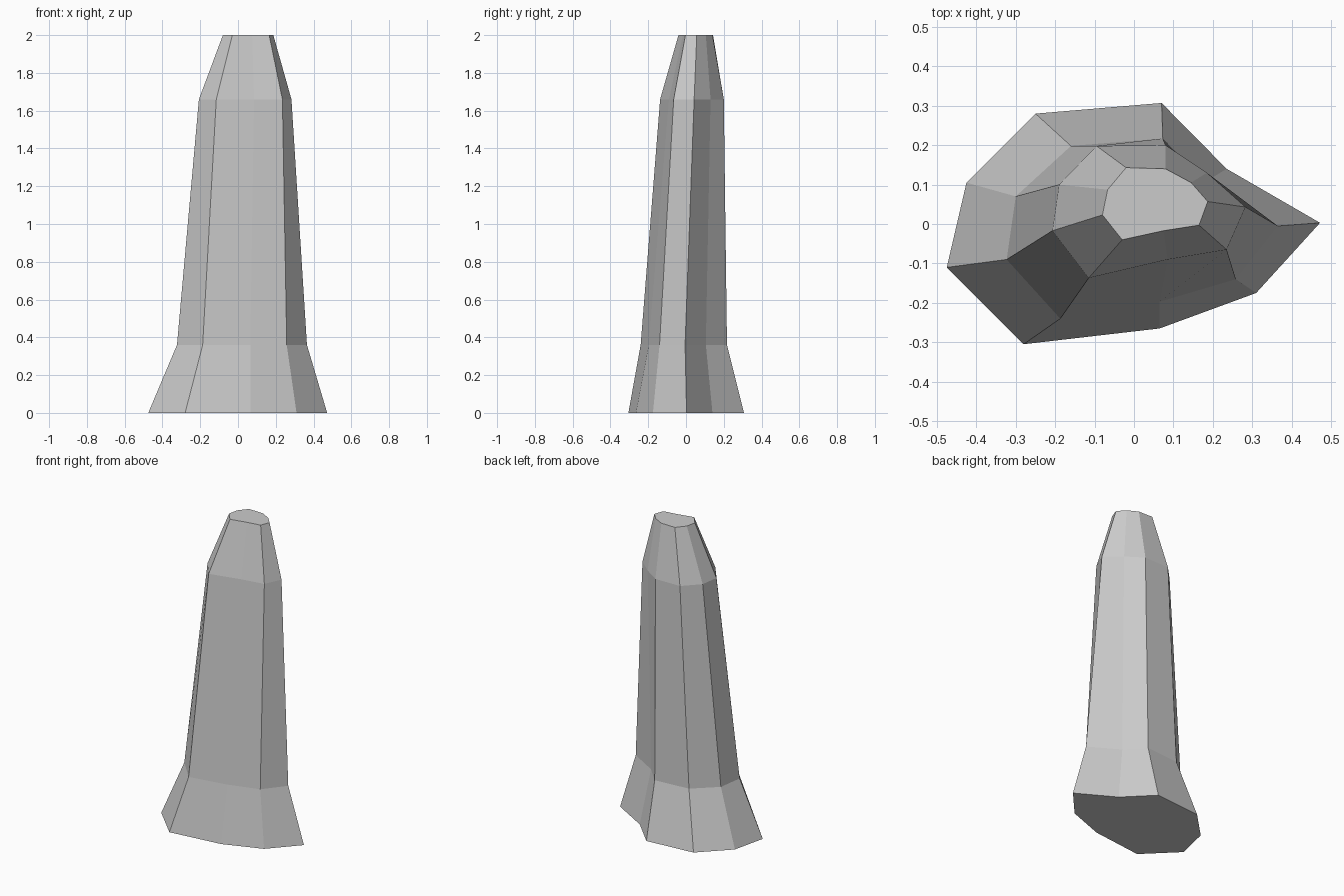
import bpy, bmesh

# Nine-sided rock pillar: irregular cross-sections from base to top
SECTIONS = [
    (0.00, [(-.475, -.11), (-.28, -.305), (.065, -.265), (.31, -.175), (.472, .003),
            (.235, .14), (.07, .307), (-.25, .28), (-.425, .105)]),
    (0.36, [(-.323, -.09), (-.187, -.24), (.065, -.197), (.258, -.14), (.365, -.005),
            (.178, .105), (.073, .217), (-.16, .198), (-.30, .07)]),
    (1.66, [(-.207, -.017), (-.115, -.137), (.085, -.09), (.235, -.065), (.283, .043),
            (.185, .13), (.08, .2), (-.095, .198), (-.19, .1)]),
    (2.00, [(-.08, .023), (-.03, -.04), (.075, -.017), (.165, -.003), (.187, .057),
            (.145, .105), (.08, .14), (-.02, .143), (-.067, .087)]),
]

bm = bmesh.new()
rings = [[bm.verts.new((x, y, z)) for x, y in pts] for z, pts in SECTIONS]

# Side faces between neighbouring sections
for low, high in zip(rings, rings[1:]):
    n = len(low)
    for i in range(n):
        j = (i + 1) % n
        bm.faces.new((low[i], low[j], high[j], high[i]))

# Flat base and top
bm.faces.new(rings[0][::-1])
bm.faces.new(rings[-1])

mesh = bpy.data.meshes.new("rock_pillar")
bm.to_mesh(mesh)
bm.free()
pillar = bpy.data.objects.new("rock_pillar", mesh)
bpy.context.collection.objects.link(pillar)
